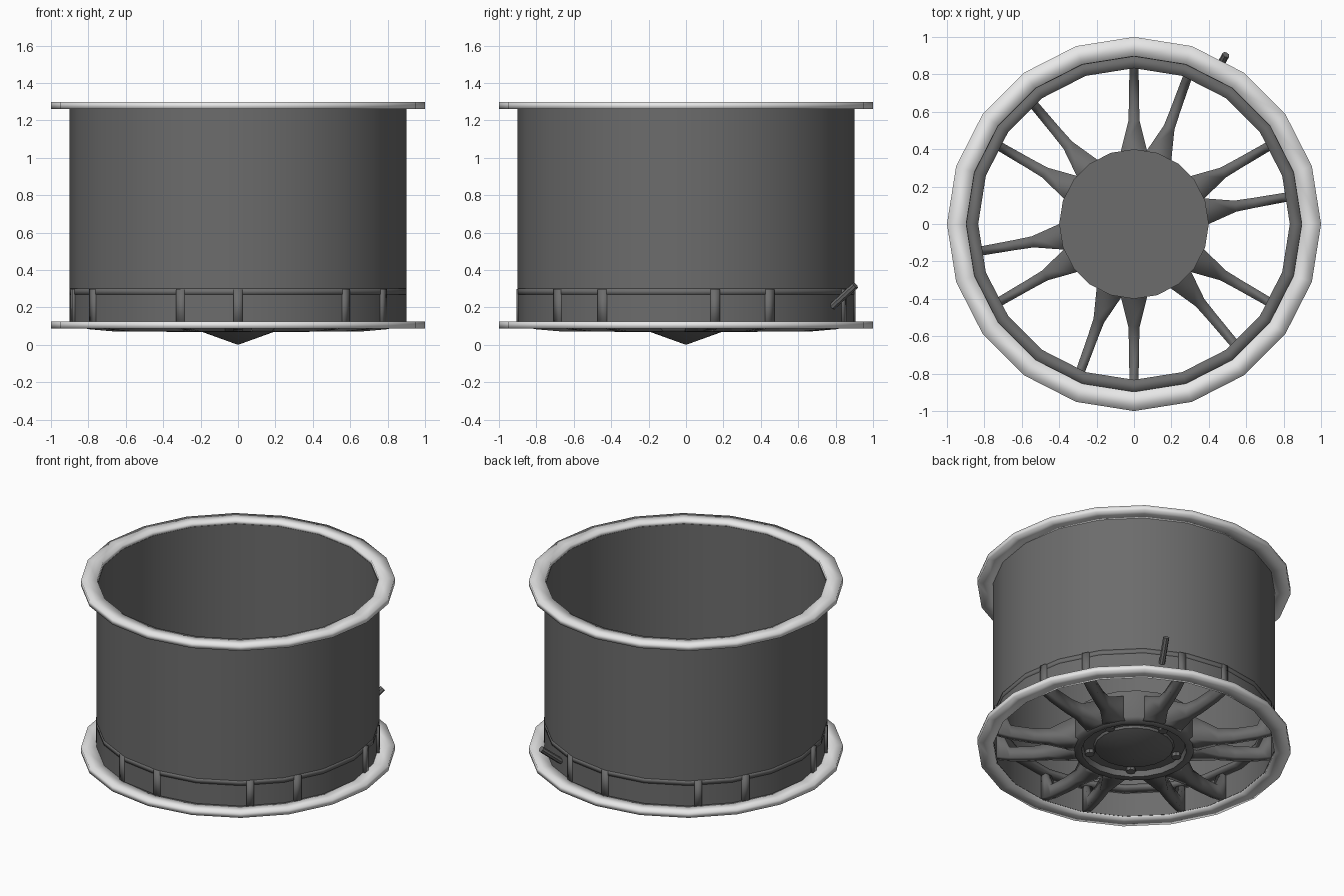
import bpy, bmesh, math
from mathutils import Vector, Matrix

if "Cube" in bpy.data.objects:
    bpy.data.objects.remove(bpy.data.objects["Cube"])

SIDES = 20


def material(name, rgb):
    m = bpy.data.materials.new(name)
    m.diffuse_color = (*rgb, 1)
    m.use_nodes = True
    m.node_tree.nodes["Principled BSDF"].inputs["Base Color"].default_value = m.diffuse_color
    return m


DARK = material("dark_grey_metal", (0.15, 0.15, 0.15))
SILVER = material("polished_silver", (0.8, 0.8, 0.8))


def finish(name, bm, mat, angle=35):
    bmesh.ops.remove_doubles(bm, verts=bm.verts, dist=1e-5)
    bmesh.ops.recalc_face_normals(bm, faces=bm.faces)
    mesh = bpy.data.meshes.new(name)
    bm.to_mesh(mesh)
    bm.free()
    mesh.materials.append(mat)
    ob = bpy.data.objects.new(name, mesh)
    bpy.context.collection.objects.link(ob)
    bpy.ops.object.select_all(action='DESELECT')
    ob.select_set(True)
    bpy.context.view_layer.objects.active = ob
    bpy.ops.object.shade_smooth_by_angle(angle=math.radians(angle))
    return ob


def lathe(name, profile, mat, closed=True, angle=35):
    """Spin an (r, z) profile round the z axis."""
    bm = bmesh.new()
    rings = []
    for i in range(SIDES):
        a = 2 * math.pi * i / SIDES
        rings.append([bm.verts.new((r * math.cos(a), r * math.sin(a), z)) for r, z in profile])
    n = len(profile)
    for i in range(SIDES):
        p, q = rings[i], rings[(i + 1) % SIDES]
        for j in range(n if closed else n - 1):
            k = (j + 1) % n
            bm.faces.new((p[j], q[j], q[k], p[k]))
    bmesh.ops.dissolve_degenerate(bm, edges=bm.edges, dist=1e-6)
    return finish(name, bm, mat, angle)


def rod(name, a, b, radius, mat, segments=8):
    a, b = Vector(a), Vector(b)
    bm = bmesh.new()
    rot = (b - a).to_track_quat('Z', 'Y').to_matrix().to_4x4()
    bmesh.ops.create_cone(bm, cap_ends=True, segments=segments, radius1=radius, radius2=radius,
                          depth=(b - a).length, matrix=Matrix.Translation((a + b) / 2) @ rot)
    return finish(name, bm, mat)


def polar(r, deg, z):
    a = math.radians(deg)
    return (r * math.cos(a), r * math.sin(a), z)


# barrel
lathe("barrel", [(0.9, 0.1), (0.9, 1.27), (0.895, 1.27), (0.895, 0.1)], DARK)

# square-section lips at both ends, shaded as if rounded
for name, z in (("back_lip", 1.26), ("front_lip", 0.087)):
    lathe(name, [(0.897, z), (1.0, z), (1.0, z + 0.037), (0.897, z + 0.037)], SILVER, angle=180)

# flat ring inside the barrel, over the spoke ends
lathe("inner_ring", [(0.833, 0.268), (0.902, 0.268), (0.902, 0.3), (0.833, 0.3)], DARK, angle=180)

# hub with recessed face and pointed centre cap
lathe("hub", [(0, 0.28), (0.4, 0.28), (0.4, 0.09), (0.38, 0.068), (0.335, 0.068),
              (0.325, 0.105), (0, 0.105)], DARK, closed=False, angle=60)
lathe("centre_cap", [(0, 0.11), (0.26, 0.11), (0.25, 0.09), (0, 0.0)], DARK, closed=False)

# lug nuts
for i in range(5):
    t = 90 + 72 * i
    rod(f"lug_nut_{i + 1}", polar(0.29, t, 0.11), polar(0.29, t, 0.08), 0.03, DARK)

# spokes in six pairs: each is a side profile (r, lower z, upper z, half width)
SPOKE = [(0.36, 0.07, 0.25, 0.078), (0.4, 0.07, 0.24, 0.068), (0.55, 0.07, 0.16, 0.03),
         (0.65, 0.07, 0.15, 0.027), (0.80, 0.083, 0.16, 0.025), (0.86, 0.095, 0.298, 0.024),
         (0.905, 0.105, 0.298, 0.024)]


def spoke(name, deg):
    bm = bmesh.new()
    loops = [[bm.verts.new(v) for v in ((r, -w, lo), (r, w, lo), (r, w, hi), (r, -w, hi))]
             for r, lo, hi, w in SPOKE]
    for p, q in zip(loops, loops[1:]):
        for j in range(4):
            k = (j + 1) % 4
            bm.faces.new((p[j], p[k], q[k], q[j]))
    bm.faces.new(loops[0])
    bm.faces.new(loops[-1])
    bmesh.ops.rotate(bm, verts=bm.verts, cent=(0, 0, 0),
                     matrix=Matrix.Rotation(math.radians(deg), 3, 'Z'))
    finish(name, bm, DARK, 180)


for i in range(6):
    spoke(f"spoke_{i + 1}_a", 90 + 60 * i)
    spoke(f"spoke_{i + 1}_b", 70 + 60 * i)

# valve stem
rod("valve_stem", polar(0.89, 61.5, 0.205), polar(1.03, 61.5, 0.318), 0.02, DARK)
